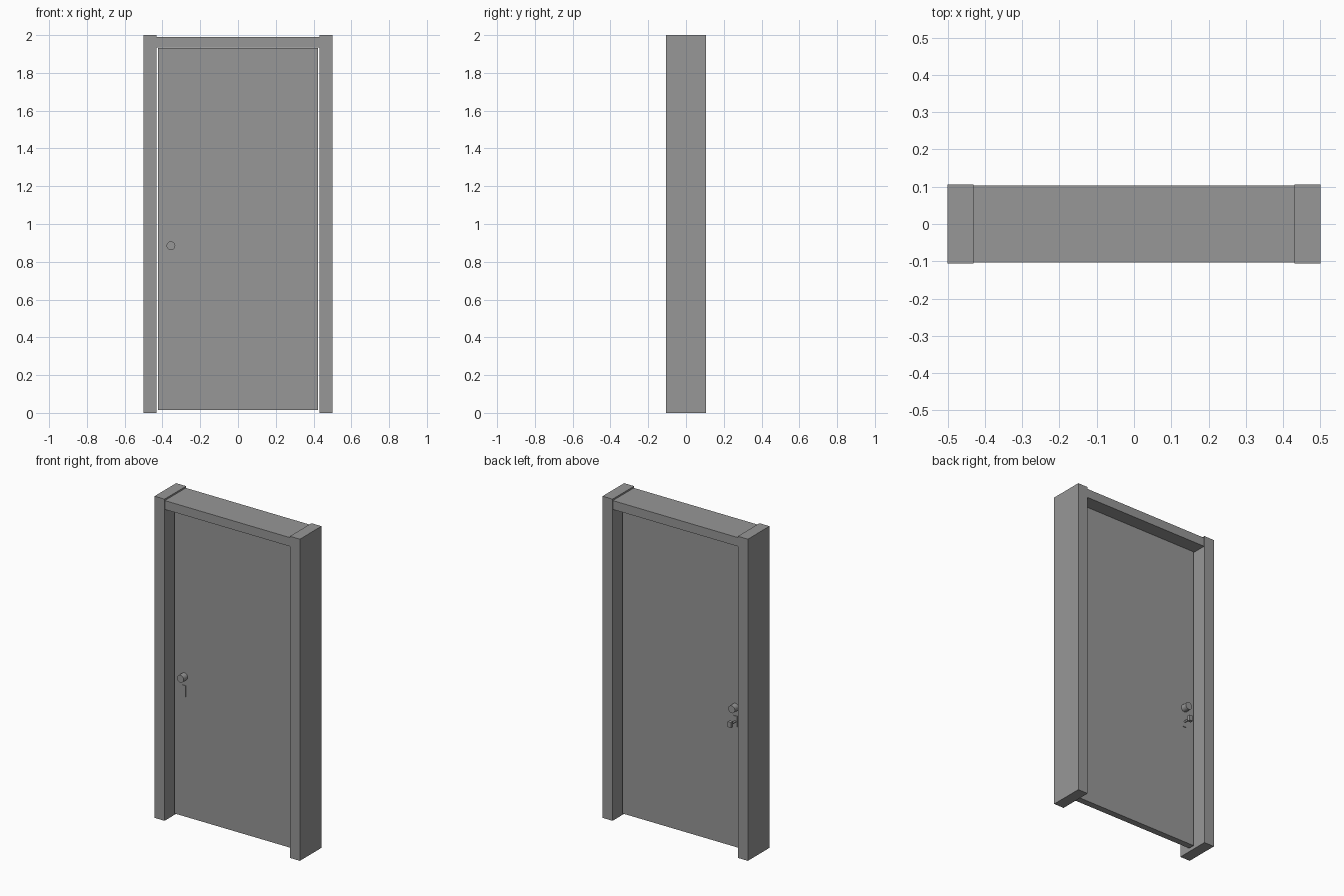
import bpy
import math

# Remove the default cube only
cube = bpy.data.objects.get("Cube")
if cube:
    bpy.data.objects.remove(cube, do_unlink=True)

# Single grey paint
grey = bpy.data.materials.new("plain grey")
grey.use_nodes = True
GREY = (0.31, 0.31, 0.31, 1)
grey.diffuse_color = GREY
grey.node_tree.nodes["Principled BSDF"].inputs["Base Color"].default_value = GREY


def box(name, low, high):
    """Box between two opposite corners."""
    centre = [(a + b) / 2 for a, b in zip(low, high)]
    bpy.ops.mesh.primitive_cube_add(size=1, location=centre)
    ob = bpy.context.object
    ob.name = name
    ob.scale = [b - a for a, b in zip(low, high)]
    bpy.ops.object.transform_apply(location=False, rotation=False, scale=True)
    ob.data.materials.append(grey)
    return ob


def rod(name, x, z, y_start, y_end, radius):
    """Round bar running along the depth of the door."""
    bpy.ops.mesh.primitive_cylinder_add(
        vertices=32, radius=radius, depth=abs(y_end - y_start),
        location=(x, (y_start + y_end) / 2, z), rotation=(math.pi / 2, 0, 0))
    ob = bpy.context.object
    ob.name = name
    ob.data.materials.append(grey)
    bpy.ops.object.shade_smooth_by_angle(angle=math.radians(40))
    return ob


HALF_W, JAMB_IN, DEPTH = 0.5, 0.431, 0.106
LEAF_W, LEAF_Y = 0.423, 0.02
LOCK_X, KNOB_Z, LOCK_Z = -0.355, 0.885, 0.797

# Frame: two jambs and a slightly lower, slightly thinner lintel
box("left_jamb", (JAMB_IN, -DEPTH, 0), (HALF_W, DEPTH, 2))
box("right_jamb", (-HALF_W, -DEPTH, 0), (-JAMB_IN, DEPTH, 2))
box("lintel", (-JAMB_IN, -0.103, 1.935), (JAMB_IN, 0.103, 1.99))

# Door leaf, set back midway in the frame
box("door_leaf", (-LEAF_W, -LEAF_Y, 0.015), (LEAF_W, LEAF_Y, 1.932))

# Knob and lock plate on both faces
for side, label in ((-1, "front"), (1, "back")):
    rod(label + "_knob", LOCK_X, KNOB_Z, side * LEAF_Y, side * 0.06, 0.023)
    inner, outer = sorted((side * LEAF_Y, side * (LEAF_Y + 0.004)))
    box(label + "_lock_plate", (LOCK_X - 0.012, inner, LOCK_Z - 0.034),
        (LOCK_X + 0.012, outer, LOCK_Z + 0.034))

# Thumb turn on the back face
rod("thumb_turn_shaft", LOCK_X, LOCK_Z, LEAF_Y, 0.062, 0.006)
box("thumb_turn", (LOCK_X - 0.012, 0.06, LOCK_Z - 0.017),
    (LOCK_X + 0.012, 0.08, LOCK_Z + 0.017))
